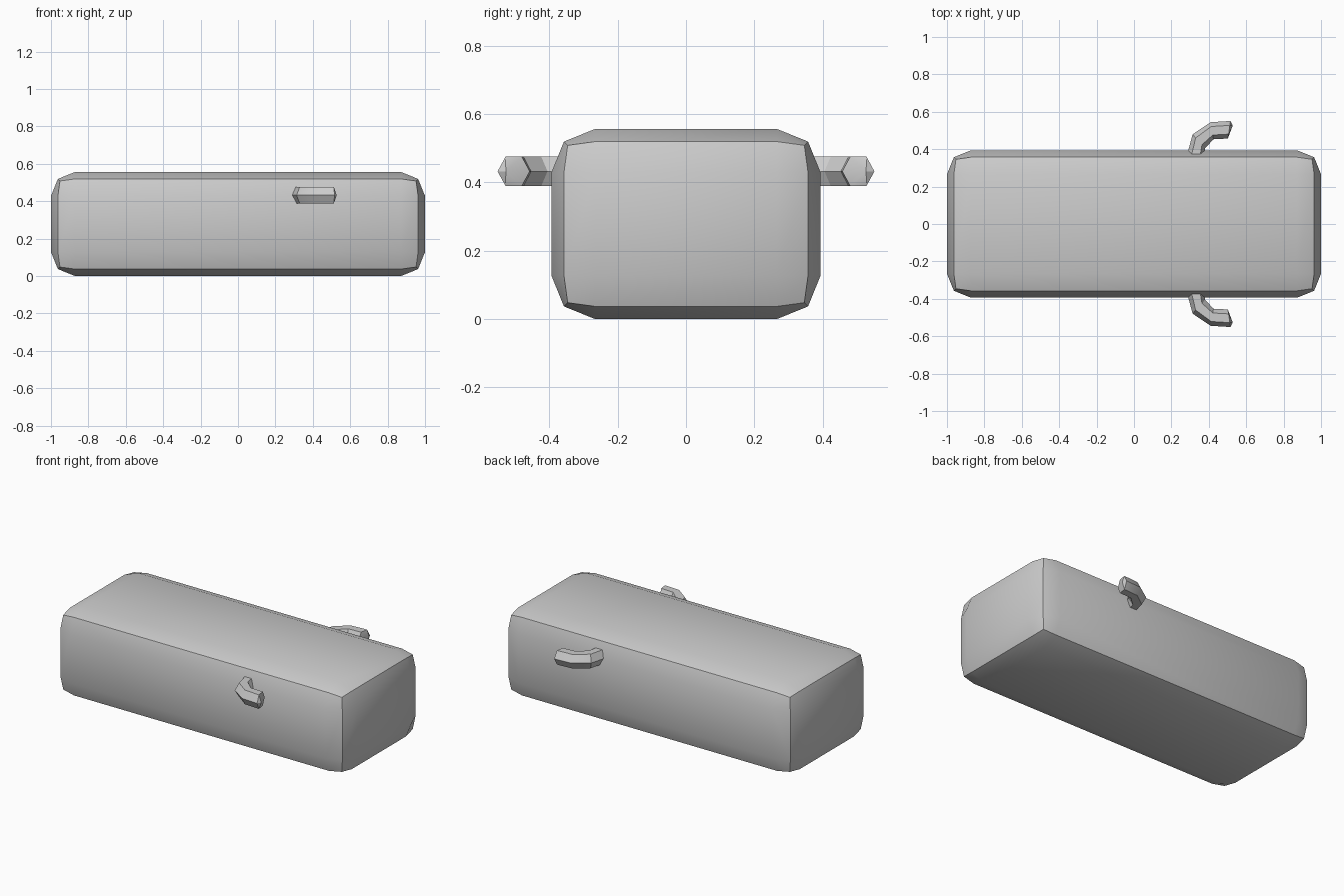
import bpy, bmesh
from itertools import product
from mathutils import Vector

if "Cube" in bpy.data.objects:
    bpy.data.objects.remove(bpy.data.objects["Cube"])


def finish(name, bm):
    bmesh.ops.recalc_face_normals(bm, faces=bm.faces)
    me = bpy.data.meshes.new(name)
    bm.to_mesh(me)
    bm.free()
    ob = bpy.data.objects.new(name, me)
    bpy.context.collection.objects.link(ob)
    bpy.ops.object.select_all(action='DESELECT')
    ob.select_set(True)
    bpy.context.view_layer.objects.active = ob
    bpy.ops.object.shade_smooth_by_angle()
    return ob


# Body: 3x3 panels per side, edges and corners pulled in
half = Vector((1.0, 0.394, 0.278))
inset = {1: 0.0, 2: 0.037, 3: 0.048}
bm = bmesh.new()
grid = {}
for idx in product(range(4), repeat=3):
    n = sum(i in (0, 3) for i in idx)
    if n == 0:
        continue
    co = [(-1 if i < 2 else 1) * (h - (inset[n] if i in (0, 3) else 0.128))
          for i, h in zip(idx, half)]
    grid[idx] = bm.verts.new((co[0], co[1], co[2] + half.z))
for axis, side, a, b in product(range(3), (0, 3), range(3), range(3)):
    quad = []
    for da, db in ((0, 0), (1, 0), (1, 1), (0, 1)):
        k = [a + da, b + db]
        k.insert(axis, side)
        quad.append(grid[tuple(k)])
    bm.faces.new(quad)
finish("body", bm)

# Side hooks: bent hexagonal bar, given by outer and inner bend points in plan
outer = [(0.28, 0.355), (0.313, 0.479), (0.409, 0.544), (0.516, 0.551)]
inner = [(0.372, 0.335), (0.38, 0.405), (0.425, 0.453), (0.502, 0.457)]
bm = bmesh.new()
rings = []
for o, i in zip(outer, inner):
    o, i = Vector((*o, 0.432)), Vector((*i, 0.432))
    up = Vector((0, 0, 0.0435))
    pts = [o, o.lerp(i, .25) + up, o.lerp(i, .75) + up,
           i, o.lerp(i, .75) - up, o.lerp(i, .25) - up]
    rings.append([bm.verts.new(p) for p in pts])
for r, s in zip(rings, rings[1:]):
    for k in range(6):
        j = (k + 1) % 6
        bm.faces.new((r[k], r[j], s[j], s[k]))
bm.faces.new(rings[0])
tip = bm.verts.new((0.528, 0.527, 0.432))
for k in range(6):
    bm.faces.new((rings[-1][k], rings[-1][(k + 1) % 6], tip))
hooks = finish("side_hooks", bm)
mirror = hooks.modifiers.new("Mirror", 'MIRROR')
mirror.use_axis = (False, True, False)
